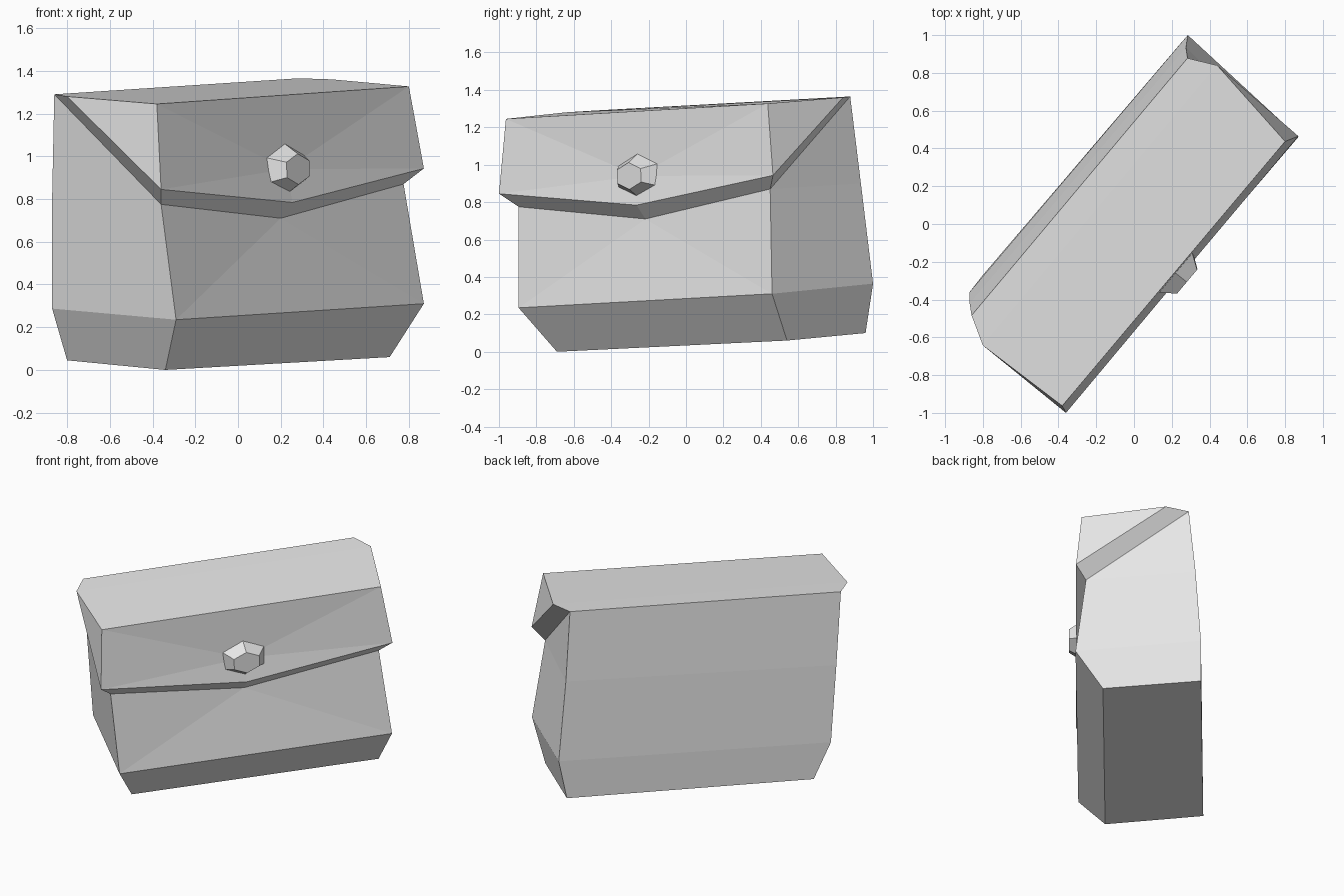
import bpy, bmesh
from mathutils import Vector, Matrix

cube = bpy.data.objects.get("Cube")
if cube:
    bpy.data.objects.remove(cube, do_unlink=True)

# One plain grey for the whole bag
grey = bpy.data.materials.new("plain_grey")
grey.use_nodes = True
grey.diffuse_color = (0.8, 0.8, 0.8, 1)
grey.node_tree.nodes["Principled BSDF"].inputs["Base Color"].default_value = (0.8, 0.8, 0.8, 1)


def finish(name, bm):
    """Turn a bmesh into a flat-shaded object."""
    mesh = bpy.data.meshes.new(name)
    bm.to_mesh(mesh)
    bm.free()
    mesh.materials.append(grey)
    obj = bpy.data.objects.new(name, mesh)
    bpy.context.collection.objects.link(obj)
    return obj


def panel_shell(name, panels):
    """Join panels given as lists of corner points, with normals outward."""
    bm = bmesh.new()
    for corners in panels:
        bm.faces.new([bm.verts.new(p) for p in corners])
    bmesh.ops.remove_doubles(bm, verts=bm.verts[:], dist=0.0001)
    bmesh.ops.recalc_face_normals(bm, faces=bm.faces[:])
    centre = sum((v.co for v in bm.verts), Vector()) / len(bm.verts)
    if sum((f.calc_center_median() - centre).dot(f.normal) * f.calc_area() for f in bm.faces) < 0:
        bmesh.ops.reverse_faces(bm, faces=bm.faces[:])
    return finish(name, bm)


# Corner pairs: one end of the bag, then the other end
base_front = (-0.34, -0.69, 0), (0.71, 0.54, 0.06)
base_back = (-0.8, -0.27, 0.045), (0.25, 0.96, 0.1)
low_front = (-0.29, -0.895, 0.235), (0.87, 0.46, 0.31)
low_back = (-0.87, -0.36, 0.287), (0.285, 1, 0.364)
mid_front = (-0.36, -0.895, 0.775), (0.775, 0.45, 0.87)
mid_back = (-0.87, -0.42, 0.805), (0.275, 0.935, 0.9)
top_back = (-0.86, -0.484, 1.29), (0.283, 0.878, 1.365)
lid_back = (-0.8, -0.643, 1.28), (0.44, 0.84, 1.36)
lid_front = (-0.38, -0.963, 1.245), (0.8, 0.437, 1.327)
lid_hem = (-0.36, -1, 0.845), (0.87, 0.465, 0.943)
# Points on the middle of the front
hem_tip = (0.255, -0.265, 0.784)
under_tip = (0.2, -0.217, 0.71)
clasp_seat = (0.225, -0.257, 0.94)


def strip(a, b):
    """Long panel between two corner pairs."""
    return [a[0], a[1], b[1], b[0]]


# Body: base, chamfer, back panels, front with a dip under the flap, both ends
body = [
    strip(base_front, base_back),
    strip(base_front, low_front),
    strip(base_back, low_back),
    strip(low_back, mid_back),
    strip(mid_back, top_back),
    [low_front[0], low_front[1], under_tip],
]
for end in (0, 1):
    body += [
        [base_front[end], low_front[end], low_back[end], base_back[end]],
        [low_front[end], mid_front[end], mid_back[end], low_back[end]],
        [mid_front[end], top_back[end], mid_back[end]],
        [low_front[end], mid_front[end], under_tip],
    ]
panel_shell("bag_body", body)

# Flap: top, creased front, thick hem along the pointed edge and both ends
flap = [
    strip(top_back, lid_back),
    strip(lid_back, lid_front),
    [lid_front[0], lid_front[1], clasp_seat],
]
for end in (0, 1):
    flap += [
        [lid_front[end], lid_hem[end], clasp_seat],
        [lid_hem[end], hem_tip, clasp_seat],
        [lid_front[end], lid_back[end], lid_hem[end]],
        [lid_back[end], top_back[end], mid_front[end], lid_hem[end]],
        [lid_hem[end], mid_front[end], under_tip, hem_tip],
    ]
panel_shell("bag_flap", flap)

# Clasp: tapered six-sided stud standing out from the flap
along = (Vector(lid_front[1]) - Vector(lid_front[0])).normalized()
outward = along.cross(Vector((0, 0, 1))).normalized()
upward = outward.cross(along)
frame = Matrix((upward, along, outward)).transposed().to_4x4()
frame.translation = Vector(clasp_seat) + outward * 0.034
bm = bmesh.new()
bmesh.ops.create_cone(bm, cap_ends=True, segments=6, radius1=0.12, radius2=0.072, depth=0.08)
# Turn a corner to the top, then widen the stud sideways
corner = max((v.co.copy() for v in bm.verts), key=lambda co: co.x)
turn = Matrix.Rotation(-corner.to_2d().angle_signed(Vector((1, 0))), 4, "Z")
bmesh.ops.transform(bm, matrix=turn, verts=bm.verts[:])
if max(v.co.x for v in bm.verts) < 0.119:
    bmesh.ops.rotate(bm, matrix=turn.inverted().to_3x3() @ turn.inverted().to_3x3(), verts=bm.verts[:])
bmesh.ops.scale(bm, vec=(1, 1.33, 1), verts=bm.verts[:])
bmesh.ops.transform(bm, matrix=frame, verts=bm.verts[:])
finish("flap_clasp", bm)
